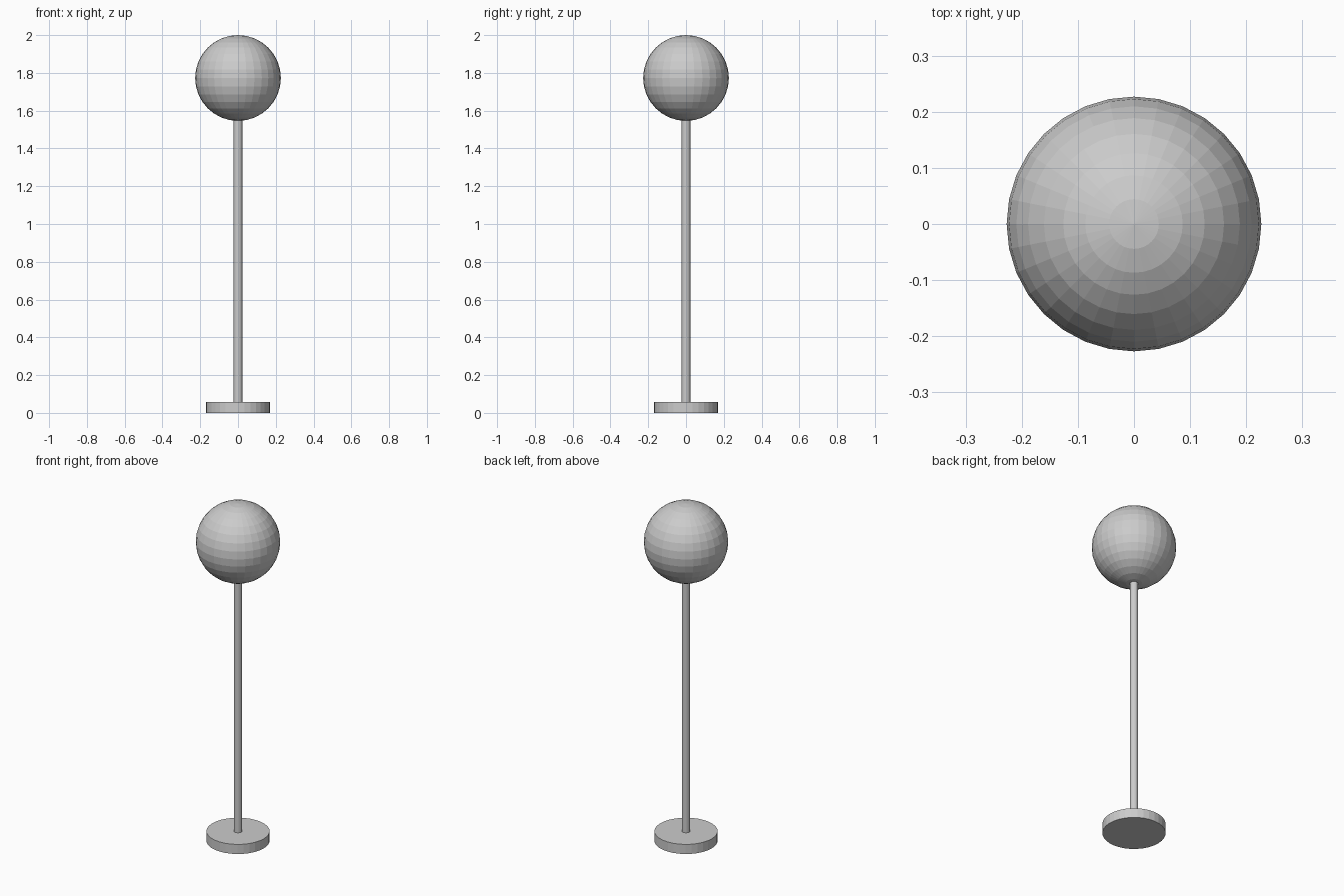
import bpy

if "Cube" in bpy.data.objects:
    bpy.data.objects.remove(bpy.data.objects["Cube"])

grey = bpy.data.materials.new("plain grey")
grey.diffuse_color = (0.6, 0.6, 0.6, 1.0)
grey.use_nodes = True
grey.node_tree.nodes["Principled BSDF"].inputs["Base Color"].default_value = grey.diffuse_color

BALL_R = 0.227
BALL_Z = 2.0 - BALL_R
BASE_H = 0.057


def finish(name):
    obj = bpy.context.object
    obj.name = name
    obj.data.materials.append(grey)
    return obj


def upright_cylinder(name, radius, z0, z1):
    bpy.ops.mesh.primitive_cylinder_add(
        vertices=32, radius=radius, depth=z1 - z0, location=(0, 0, (z0 + z1) / 2))
    return finish(name)


# Round foot
upright_cylinder("base", 0.17, 0.0, BASE_H)

# Thin post, running slightly into the ball
upright_cylinder("pole", 0.0227, BASE_H, BALL_Z - BALL_R + 0.01)

# Faceted ball on top
bpy.ops.mesh.primitive_uv_sphere_add(
    segments=32, ring_count=16, radius=BALL_R, location=(0, 0, BALL_Z))
finish("ball")
